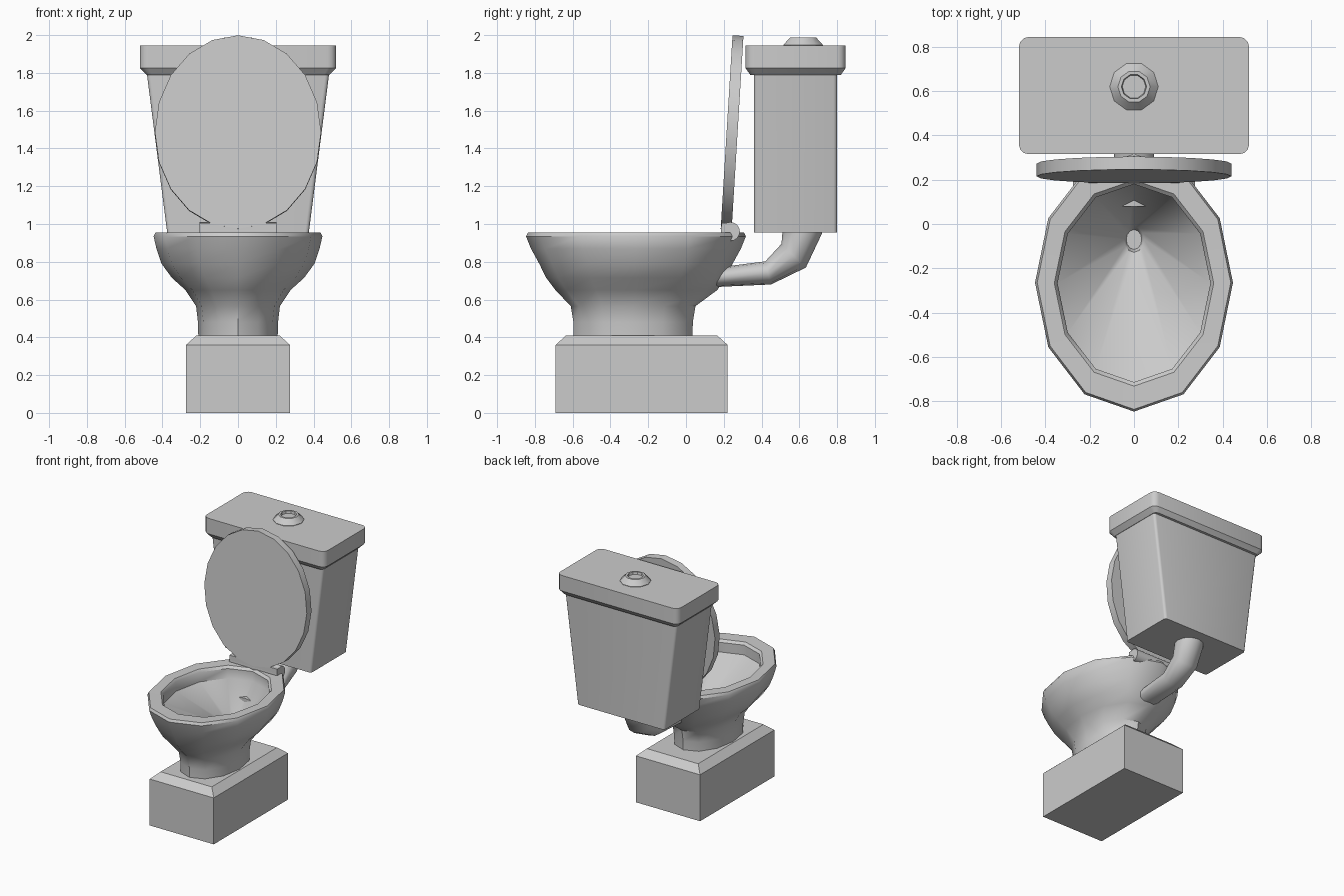
import bpy, bmesh
from math import sin, cos, pi, radians
from mathutils import Matrix

if "Cube" in bpy.data.objects:
    bpy.data.objects.remove(bpy.data.objects["Cube"])


def loft(name, rings, smooth=None):
    """Skin a stack of equal-length point rings and cap both ends."""
    bm = bmesh.new()
    rows = [[bm.verts.new(p) for p in ring] for ring in rings]
    n = len(rows[0])
    for a, b in zip(rows, rows[1:]):
        for i in range(n):
            j = (i + 1) % n
            bm.faces.new((a[i], a[j], b[j], b[i]))
    bm.faces.new(rows[0][::-1])
    bm.faces.new(rows[-1])
    bmesh.ops.recalc_face_normals(bm, faces=bm.faces)
    me = bpy.data.meshes.new(name)
    bm.to_mesh(me)
    bm.free()
    ob = bpy.data.objects.new(name, me)
    bpy.context.collection.objects.link(ob)
    if smooth:
        bpy.ops.object.select_all(action='DESELECT')
        ob.select_set(True)
        bpy.context.view_layer.objects.active = ob
        bpy.ops.object.shade_smooth_by_angle(angle=radians(smooth))
    return ob


def oval(rx, ry, cy, z, n=12):
    return [(rx * cos(2 * pi * i / n), cy + ry * sin(2 * pi * i / n), z) for i in range(n)]


def box_ring(hx, y0, y1, z, r=0.0, seg=3):
    """Rectangle in plan, with rounded corners when r > 0."""
    if r == 0:
        return [(hx, y0, z), (hx, y1, z), (-hx, y1, z), (-hx, y0, z)]
    pts = []
    for k, (cx, cy) in enumerate([(hx - r, y1 - r), (r - hx, y1 - r),
                                  (r - hx, y0 + r), (hx - r, y0 + r)]):
        for s in range(seg + 1):
            a = pi / 2 * (k + s / seg)
            pts.append((cx + r * cos(a), cy + r * sin(a), z))
    return pts


# plinth with chamfered top
loft("base", [box_ring(.275, -.69, .22, 0), box_ring(.275, -.69, .22, .36),
              box_ring(.22, -.635, .165, .41)])

# bowl: outer wall up, over the rim, down the inside to the drain
bowl = [(.21, .315, -.28, .40), (.212, .316, -.28, .48), (.222, .33, -.28, .565),
        (.278, .428, -.263, .65), (.35, .475, -.265, .715), (.405, .512, -.265, .79),
        (.432, .556, -.265, .87), (.447, .582, -.265, .935), (.437, .572, -.265, .955),
        (.36, .465, -.267, .953), (.345, .447, -.267, .935), (.345, .447, -.267, .86),
        (.045, .058, -.07, .62), (.035, .045, -.07, .585)]
loft("bowl", [oval(*r) for r in bowl], 40)

# flush pipe from tank to bowl: y, z, half width, in-plane radius, direction angle
path = [(.62, .98, .105, .105, 90), (.615, .95, .105, .105, 90), (.57, .832, .098, .09, 46),
        (.435, .741, .092, .063, 14), (.21, .722, .09, .053, 4), (.08, .715, .09, .053, 0)]
pipe = []
for y, z, rx, r, ang in path:
    t = radians(ang)
    pipe.append([(rx * cos(2 * pi * i / 12), y + r * sin(2 * pi * i / 12) * sin(t),
                  z - r * sin(2 * pi * i / 12) * cos(t)) for i in range(12)])
loft("flush_pipe", pipe, 50)

# tank and its cover
loft("tank", [box_ring(.375, .36, .80, .955, .02), box_ring(.483, .36, .80, 1.80, .02)], 35)
loft("tank_cover", [box_ring(.485, .34, .82, 1.79, .03), box_ring(.52, .315, .845, 1.825, .045),
                    box_ring(.52, .315, .845, 1.945, .045)], 35)

# flush button with dished top
loft("flush_button", [oval(r, r, .62, z, 10) for r, z in
                      [(.11, 1.94), (.11, 1.948), (.073, 1.987), (.057, 1.987), (.053, 1.97)]], 30)

# raised seat lid: 20-sided oval disc leaning back
lid = loft("seat_lid", [oval(.44, .513, 0, z, 20) for z in (-.029, .029)], 30)
lid.matrix_world = Matrix.Translation((0, .244, 1.485)) @ Matrix.Rotation(radians(86.5), 4, 'X')

# hinge bar and the tab joining it to the lid
loft("hinge", [[(x, .235 + .05 * cos(2 * pi * i / 16), .96 + .05 * sin(2 * pi * i / 16))
                for i in range(16)] for x in (-.205, .205)], 35)
loft("hinge_tab", [box_ring(.205, .186, .24, .955), box_ring(.205, .187, .243, 1.005)])
